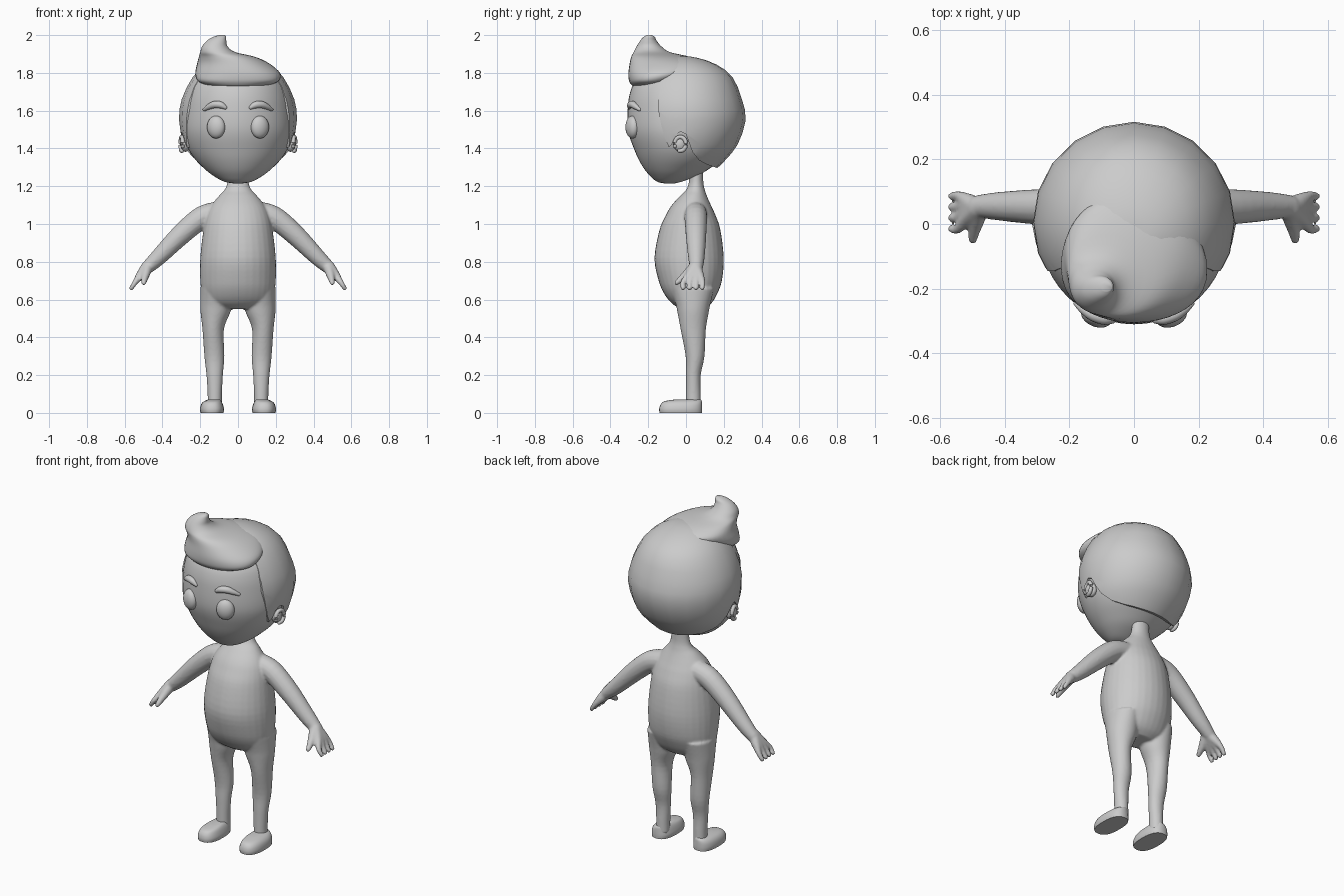
import bpy, bmesh, math
from mathutils import Vector, Matrix

if "Cube" in bpy.data.objects:
    bpy.data.objects.remove(bpy.data.objects["Cube"])


def dense(rows, k):
    # Catmull-Rom interpolation of a list of number tuples
    if k < 2:
        return rows
    out = []
    for i in range(len(rows) - 1):
        a, b, c, d = (rows[max(i - 1, 0)], rows[i], rows[i + 1], rows[min(i + 2, len(rows) - 1)])
        for j in range(k):
            t = j / k
            out.append(tuple(q + 0.5 * t * (r - p + t * (2 * p - 5 * q + 4 * r - s + t * (3 * (q - r) + s - p)))
                             for p, q, r, s in zip(a, b, c, d)))
    return out + [rows[-1]]


def skin(bm, rings):
    loops = [[bm.verts.new(p) for p in ring] for ring in rings]
    n = len(loops[0])
    for a, b in zip(loops, loops[1:]):
        for i in range(n):
            bm.faces.new((a[i], a[(i + 1) % n], b[(i + 1) % n], b[i]))
    bm.faces.new(loops[0][::-1])
    bm.faces.new(loops[-1])


def loft(bm, rows, n=32, k=4, power=2.0, side=1):
    # rows: z, x min, x max, y min, y max of each horizontal ring
    def se(v):
        return math.copysign(abs(v) ** (2 / power), v)
    rings = []
    for z, x0, x1, y0, y1 in dense(rows, k):
        rings.append([(side * ((x0 + x1) / 2 + (x1 - x0) / 2 * se(math.cos(t))),
                       (y0 + y1) / 2 + (y1 - y0) / 2 * se(math.sin(t)), z)
                      for t in (2 * math.pi * i / n for i in range(n))])
    skin(bm, rings)


def tube(bm, pts, n=16, k=4, side=1):
    # pts: x, y, z, radius along a path, with rounded ends
    pts = dense(pts, k)
    pos = [Vector(p[:3]) for p in pts]
    rad = [p[3] for p in pts]
    e0, e1 = (pos[0] - pos[1]).normalized(), (pos[-1] - pos[-2]).normalized()
    r0, r1 = rad[0], rad[-1]
    pos = [pos[0] + e0 * r0 * .9, pos[0] + e0 * r0 * .6] + pos + [pos[-1] + e1 * r1 * .6, pos[-1] + e1 * r1 * .9]
    rad = [r0 * .4, r0 * .8] + rad + [r1 * .8, r1 * .4]
    rings = []
    for i, (p, r) in enumerate(zip(pos, rad)):
        d = pos[min(i + 1, len(pos) - 1)] - pos[max(i - 1, 0)]
        q = d.to_track_quat('Z', 'Y')
        ring = [p + q @ Vector((r * math.cos(2 * math.pi * j / n), r * math.sin(2 * math.pi * j / n), 0))
                for j in range(n)]
        rings.append([(side * v.x, v.y, v.z) for v in ring])
    skin(bm, rings)


def ball(bm, loc, scale, turn=0, tilt=0):
    m = (Matrix.Translation(loc) @ Matrix.Rotation(turn, 4, 'Z') @ Matrix.Rotation(tilt, 4, 'X')
         @ Matrix.Diagonal((*scale, 1)))
    bmesh.ops.create_uvsphere(bm, u_segments=32, v_segments=16, radius=1, matrix=m)


def finish(bm, name, mirror=False, angle=50):
    bmesh.ops.recalc_face_normals(bm, faces=bm.faces[:])
    me = bpy.data.meshes.new(name)
    bm.to_mesh(me)
    bm.free()
    me.shade_smooth()
    me.set_sharp_from_angle(angle=math.radians(angle))
    ob = bpy.data.objects.new(name, me)
    bpy.context.collection.objects.link(ob)
    if mirror:
        ob.modifiers.new("Mirror", 'MIRROR')
    return ob


def sym(rows):
    # z, half width, front, back -> ring rows
    return [(z, -w, w, f, b) for z, w, f, b in rows]


# Body: torso, legs, arms and fingers fused into one skin
bm = bmesh.new()
loft(bm, sym([(.55, .10, -.03, .10), (.58, .165, -.075, .135), (.63, .19, -.115, .165), (.70, .2, -.145, .19),
              (.82, .2, -.167, .2), (.97, .183, -.14, .182), (1.05, .165, -.105, .155), (1.10, .14, -.075, .132),
              (1.15, .1, -.03, .11), (1.18, .072, 0, .1), (1.22, .056, .015, .092), (1.30, .05, .02, .09)]))
for s in (1, -1):
    loft(bm, [(.66, .03, .2, -.08, .15), (.58, .033, .2, -.055, .13), (.53, .042, .198, -.045, .12),
              (.44, .075, .188, -.028, .105), (.3, .072, .178, -.002, .098), (.2, .08, .167, 0, .078),
              (.1, .085, .161, 0, .078), (.03, .085, .161, 0, .08)], side=s)
    tube(bm, [(.1, .05, 1.06, .06), (.19, .052, 1.035, .06), (.30, .053, .945, .055), (.42, .055, .825, .044),
              (.485, .055, .765, .034)], side=s)
    for y in (-.015, .02, .053, .086):
        tube(bm, [(.48, .048, .772, .034), (.517, .025 + y * .55, .727, .024), (.545, y * 1.02, .69, .0145),
                  (.564, y, .66, .0125)], side=s)
    tube(bm, [(.48, .035, .765, .028), (.492, -.01, .722, .021), (.499, -.05, .688, .013)], side=s)
body = finish(bm, "body")
rm = body.modifiers.new("Fuse", 'REMESH')
rm.mode = 'VOXEL'
rm.voxel_size = .007
rm.use_smooth_shade = True
sm = body.modifiers.new("Soften", 'SMOOTH')
sm.factor = .5
sm.iterations = 4

# Feet with flat soles
bm = bmesh.new()
loft(bm, [(0, .077, .198, -.14, .085), (.02, .074, .201, -.142, .086), (.045, .08, .195, -.134, .085),
          (.062, .088, .18, -.112, .083), (.072, .097, .155, -.05, .078)], power=2.5)
finish(bm, "foot", mirror=True)

# Head with the chin pushed forward
bm = bmesh.new()
loft(bm, sym([(1.215, .025, -.115, -.06), (1.225, .075, -.155, -.02), (1.255, .13, -.19, .06),
              (1.29, .175, -.22, .12), (1.34, .225, -.25, .19), (1.395, .262, -.274, .235),
              (1.46, .285, -.298, .26), (1.52, .292, -.309, .27), (1.6, .286, -.309, .27), (1.68, .27, -.3, .25),
              (1.75, .24, -.272, .22), (1.82, .17, -.2, .15), (1.855, .07, -.1, .06)]), n=48)
finish(bm, "head")

# Hair cap, trimmed to the hairline drawn from the side
bm = bmesh.new()
loft(bm, sym([(1.26, .15, -.2, .125), (1.30, .205, -.23, .17), (1.34, .243, -.26, .21), (1.42, .288, -.285, .273),
              (1.55, .312, -.305, .316), (1.66, .298, -.295, .296), (1.777, .24, -.255, .247),
              (1.845, .17, -.18, .16), (1.88, .09, -.1, .06), (1.888, .03, -.06, .0)]), n=20, k=2)
hair = finish(bm, "hair_cap")
bm = bmesh.new()
hairline = [(-.11, 2), (-.13, 1.78), (-.145, 1.68), (-.146, 1.6), (-.13, 1.52), (-.11, 1.45), (-.09, 1.406),
            (-.075, 1.42), (-.06, 1.465), (-.03, 1.49), (.0, 1.475), (.02, 1.42), (.035, 1.38), (.07, 1.337),
            (.11, 1.315), (.16, 1.298), (.5, 1.25), (.5, 2)]
f = bm.faces.new([bm.verts.new((-.5, y, z)) for y, z in hairline])
ext = bmesh.ops.extrude_face_region(bm, geom=[f])
bmesh.ops.translate(bm, vec=(1, 0, 0), verts=[v for v in ext['geom'] if isinstance(v, bmesh.types.BMVert)])
cutter = finish(bm, "hairline_cutter")
cutter.hide_render = True
bo = hair.modifiers.new("Hairline", 'BOOLEAN')
bo.operation = 'INTERSECT'
bo.solver = 'EXACT'
bo.object = cutter
dg = bpy.context.evaluated_depsgraph_get()
trimmed = bpy.data.meshes.new_from_object(hair.evaluated_get(dg))
hair.modifiers.clear()
hair.data = trimmed
trimmed.shade_smooth()
trimmed.set_sharp_from_angle(angle=math.radians(40))
bpy.data.objects.remove(cutter)

# Quiff: fringe roll rising to a curled tip
bm = bmesh.new()
loft(bm, [(1.73, -.13, .13, -.28, -.1), (1.738, -.175, .175, -.29, -.07), (1.76, -.215, .218, -.302, -.03),
          (1.80, -.226, .222, -.305, .05), (1.85, -.216, .165, -.298, .09), (1.885, -.207, .09, -.29, .02),
          (1.91, -.2, -.015, -.277, -.085), (1.94, -.19, -.055, -.262, -.13), (1.97, -.165, -.062, -.243, -.155),
          (1.99, -.132, -.063, -.225, -.165), (2.0, -.1, -.068, -.208, -.182)], n=40, power=2.1)
finish(bm, "hair_quiff", angle=70)

# Eyes
bm = bmesh.new()
ball(bm, (.116, -.284, 1.513), (.05, .034, .06), turn=math.radians(22))
finish(bm, "eye", mirror=True)

# Eyebrows
bm = bmesh.new()
tube(bm, [(.068, -.298, 1.617, .011), (.092, -.294, 1.63, .018), (.125, -.282, 1.632, .019),
          (.153, -.266, 1.621, .015), (.178, -.246, 1.606, .009)])
finish(bm, "eyebrow", mirror=True)

# Ears: a lobe with a curled rim
bm = bmesh.new()
ball(bm, (.278, -.03, 1.424), (.026, .036, .042), turn=math.radians(10))
tube(bm, [(.298 + .006 * math.cos(t), -.03 + .03 * math.cos(t), 1.424 + .037 * math.sin(t), .011)
          for t in (math.radians(a) for a in range(-100, 201, 30))], k=2)
finish(bm, "ear", mirror=True)
